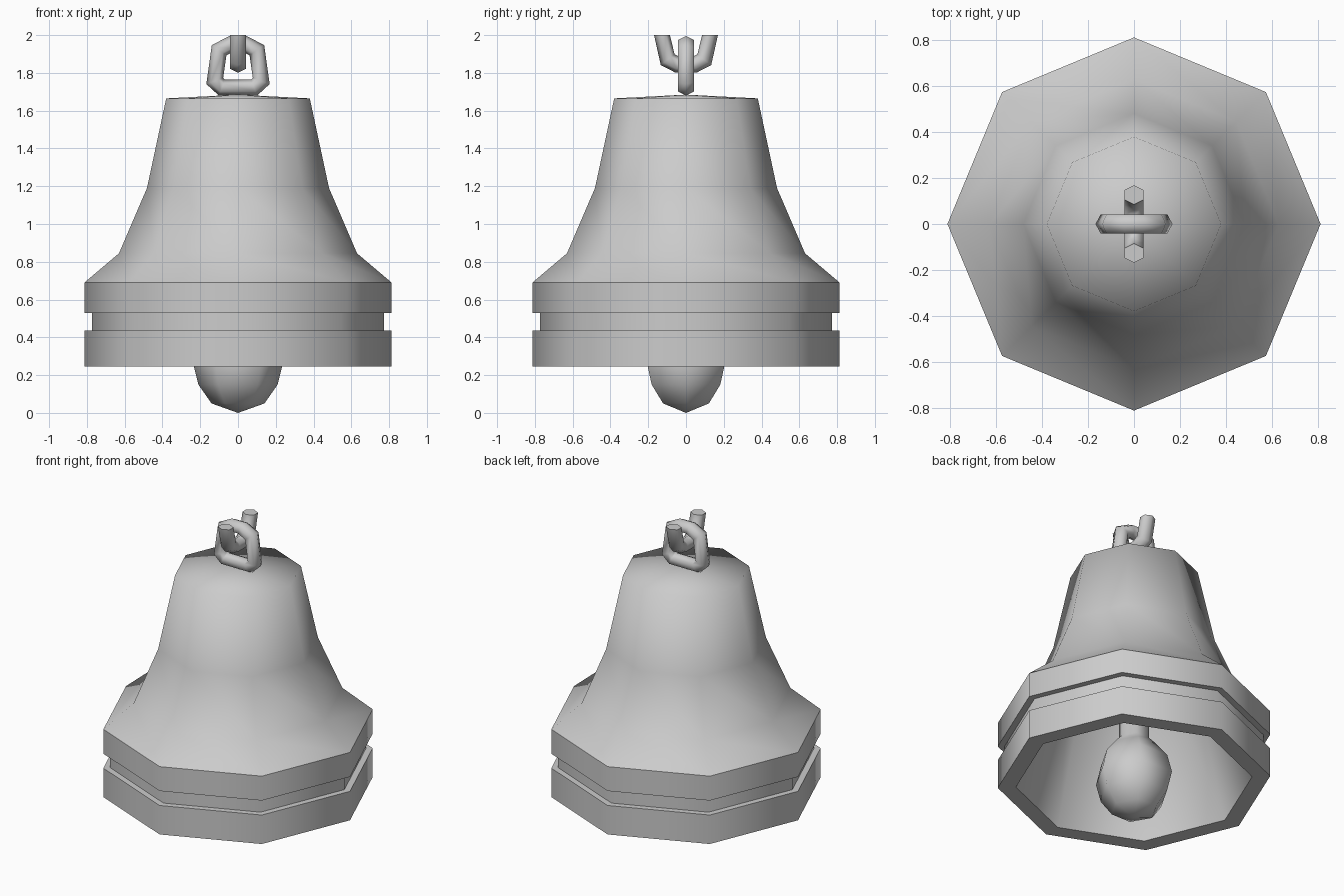
import bpy, bmesh
from math import cos, sin, tau
from mathutils import Vector

if "Cube" in bpy.data.objects:
    bpy.data.objects.remove(bpy.data.objects["Cube"])


def finish(bm, name, sharp=lambda e: False):
    bmesh.ops.recalc_face_normals(bm, faces=bm.faces)
    for f in bm.faces:
        f.smooth = True
    for e in bm.edges:
        e.smooth = not sharp(e)
    me = bpy.data.meshes.new(name)
    bm.to_mesh(me)
    bm.free()
    ob = bpy.data.objects.new(name, me)
    bpy.context.collection.objects.link(ob)
    return ob


def lathe(name, profile, n, sharp=lambda e: False):
    """Revolve (radius, z) points around z; radius 0 makes a pole."""
    bm = bmesh.new()
    rings = []
    for r, z in profile:
        count = n if r > 0 else 1
        rings.append([bm.verts.new((r * cos(tau * i / n), r * sin(tau * i / n), z))
                      for i in range(count)])
    for a, b in zip(rings, rings[1:]):
        for i in range(n):
            j = (i + 1) % n
            quad = [a[i % len(a)], a[j % len(a)], b[j % len(b)], b[i % len(b)]]
            bm.faces.new(list(dict.fromkeys(quad)))
    return finish(bm, name, sharp)


def link(name, half, side, closed, radius=0.042, width=0.048, n=6):
    """Sweep a hexagon along a mirrored half outline (s, z); s runs along 'side'."""
    pts = [Vector(p) for p in half] + [Vector((-s, z)) for s, z in reversed(half)]
    side = Vector(side)
    up = Vector((0, 0, 1))
    across = side.cross(up)
    bm = bmesh.new()
    rings = []
    m = len(pts)
    for k, p in enumerate(pts):
        d_in = (p - pts[k - 1]).normalized()
        d_out = (pts[(k + 1) % m] - p).normalized()
        n_in, n_out = Vector((-d_in.y, d_in.x)), Vector((-d_out.y, d_out.x))
        if closed or 0 < k < m - 1:
            nor = (n_in + n_out).normalized()
            nor /= nor.dot(n_in)
        else:
            # open ends are cut level
            nor = Vector((1 if (n_out if k == 0 else n_in).x > 0 else -1, 0))
        ring = []
        for i in range(n):
            q = p + nor * radius * cos(tau * i / n)
            ring.append(bm.verts.new(side * q.x + up * q.y + across * width * sin(tau * i / n)))
        rings.append(ring)
    for k in range(m if closed else m - 1):
        a, b = rings[k], rings[(k + 1) % m]
        for i in range(n):
            j = (i + 1) % n
            bm.faces.new((a[i], a[j], b[j], b[i]))
    if not closed:
        bm.faces.new(rings[0])
        bm.faces.new(rings[-1])
    top = 1.999 if not closed else 9
    return finish(bm, name, lambda e: all(v.co.z > top for v in e.verts))


# bell shell: outside from the crown down, then a plain cone back up the inside
def lip_edge(e):
    a, b = (v.co.z for v in e.verts)
    return abs(a - b) < 1e-4 and a < 0.7


lathe("bell_shell", [
    (0, 1.685), (0.38, 1.665), (0.482, 1.19), (0.63, 0.845), (0.813, 0.69),
    (0.813, 0.53), (0.772, 0.53), (0.772, 0.435), (0.813, 0.435), (0.813, 0.245),
    (0.705, 0.245), (0.33, 1.60), (0, 1.62)],
    8, lip_edge)

# clapper: hexagonal ball running into its rod
lathe("clapper", [
    (0, 0.0), (0.14, 0.05), (0.21, 0.15), (0.24, 0.27), (0.21, 0.39),
    (0.14, 0.48), (0.095, 0.53), (0.09, 1.61)], 6)

# chain: a whole link on the crown and a second one cut off level at the top
link("chain_link_lower", [(0.035, 1.953), (0.10, 1.92), (0.123, 1.757), (0.085, 1.722)],
     (1, 0, 0), True)
link("chain_link_upper", [(0.127, 2.0), (0.097, 1.87), (0.045, 1.843)],
     (0, 1, 0), False)
